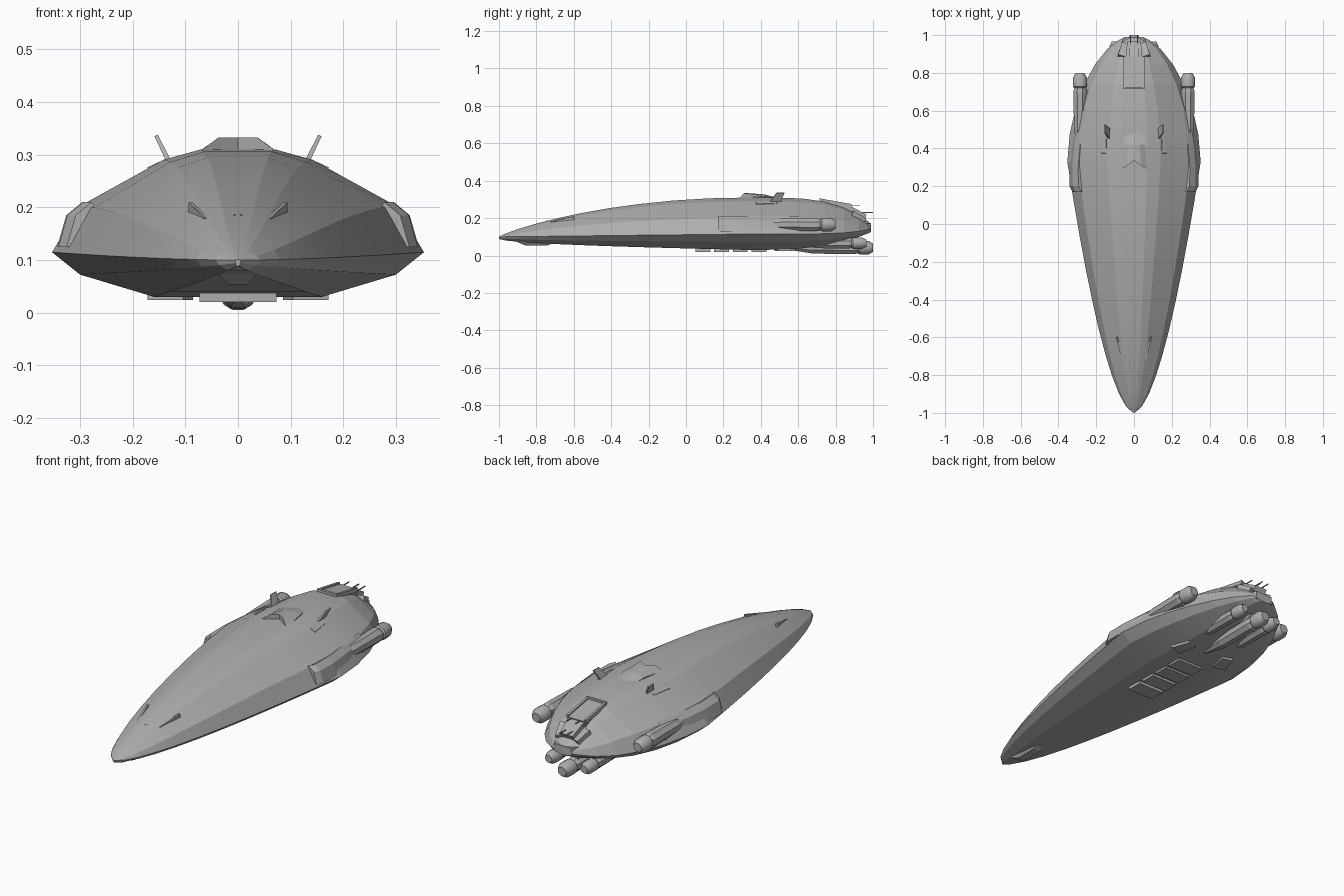
import bpy, bmesh
from math import cos, sin, pi, radians
from mathutils import Matrix, Vector

if "Cube" in bpy.data.objects:
    bpy.data.objects.remove(bpy.data.objects["Cube"], do_unlink=True)

grey = bpy.data.materials.new("hull grey")
grey.use_nodes = True
shade = (.42, .42, .42, 1)
grey.diffuse_color = shade
grey.node_tree.nodes["Principled BSDF"].inputs["Base Color"].default_value = shade


def finish(name, bm, mirror, smooth=None):
    """Turn a bmesh into a grey object, optionally mirrored and smoothed."""
    bmesh.ops.recalc_face_normals(bm, faces=bm.faces)
    mesh = bpy.data.meshes.new(name)
    bm.to_mesh(mesh)
    bm.free()
    mesh.materials.append(grey)
    part = bpy.data.objects.new(name, mesh)
    bpy.context.collection.objects.link(part)
    if mirror:
        part.modifiers.new("mirror", "MIRROR")
    if smooth:
        bpy.ops.object.select_all(action="DESELECT")
        part.select_set(True)
        bpy.context.view_layer.objects.active = part
        bpy.ops.object.shade_smooth_by_angle(angle=radians(smooth))


def loft(name, rings, mirror=False, smooth=None):
    """Skin a list of equal-length point rings and cap both ends."""
    bm = bmesh.new()
    rows = [[bm.verts.new(point) for point in ring] for ring in rings]
    for row, following in zip(rows, rows[1:]):
        for i in range(len(row)):
            bm.faces.new((row[i - 1], row[i], following[i], following[i - 1]))
    bm.faces.new(rows[0])
    bm.faces.new(rows[-1])
    finish(name, bm, mirror, smooth)


def block(name, at, size, top=1, tail=1, pitch=0, yaw=0, roll=0, rake=0, mirror=False):
    """Box whose top and rear can narrow, tilted in degrees and raked backwards."""
    bm = bmesh.new()
    bmesh.ops.create_cube(bm, size=1)
    turn = (Matrix.Rotation(radians(yaw), 3, "Z") @ Matrix.Rotation(radians(roll), 3, "Y")
            @ Matrix.Rotation(radians(pitch), 3, "X"))
    for vert in bm.verts:
        p = vert.co.copy()
        if p.z > 0:
            p.x *= top
            p.y = p.y * top + rake
        if p.y > 0:
            p.x *= tail
        vert.co = turn @ (p * Vector(size)) + Vector(at)
    finish(name, bm, mirror)


def tube(name, x, z, profile, sides=8, mirror=False, smooth=None):
    """Round body along y from (position, radius) pairs."""
    angles = [(i + .5) * 2 * pi / sides for i in range(sides)]
    loft(name, [[(x + r * cos(a), y, z + r * sin(a)) for a in angles] for y, r in profile],
         mirror, smooth)


# Main hull: one chined cross-section swept along curves for width and height
half = [(0, 1), (.2, 1), (.4, .9), (.55, .75), (.85, .45), (1, 0), (.85, -.5), (.45, -1), (0, -1)]
section = half + [(-u, v) for u, v in half[-2:0:-1]]
widest = .33


def hull_ring(y):
    if y < widest:
        t = (y + 1) / (widest + 1)
        width = t ** .58
        chine = .1 + .015 * t
        roof = .1 + .21 * (1 - (1 - t) ** 2) ** .85
        keel = .09 - .06 * t ** .5
    else:
        s = (y - widest) / (1 - widest)
        width = (1 - s ** 1.8) ** .55
        chine = .115 + .03 * s ** 6
        roof = .31 - .15 * s ** 4
        keel = .03 + .1 * s ** 3
    return [(u * width * .353, y, chine + v * (roof - chine if v > 0 else chine - keel))
            for u, v in section]


front_steps = [-.999 + (widest + 1) * (i / 10) ** 1.6 for i in range(10)]
rear_steps = [widest + (.99 - widest) * sin(i / 7 * pi / 2) for i in range(8)]
loft("main_hull", [hull_ring(y) for y in front_steps + rear_steps], smooth=7)


# Engines: tapered body, collar and blunt nozzle
def engine(name, x, z, radius, start, end, mirror=False):
    collar = end - .08
    body = [(0, .2), (.4, .9), (.95, 1), (1, .85)]
    nozzle = [(0, .8), (.1, 1), (.7, 1), (1, .6)]
    tube(name + "_body", x, z, [(start + (collar - start) * f, radius * r) for f, r in body],
         mirror=mirror)
    tube(name + "_nozzle", x, z, [(collar + (end - collar) * f, radius * r) for f, r in nozzle],
         sides=12, mirror=mirror, smooth=35)


engine("side_engine", x=.286, z=.165, radius=.038, start=.36, end=.8, mirror=True)
engine("lower_outer_engine", x=.1, z=.066, radius=.032, start=.58, end=.965, mirror=True)
engine("lower_centre_engine", x=0, z=.042, radius=.038, start=.52, end=1)

# Pylons carrying the engines
block("lower_pylon", at=(.1, .74, .08), size=(.04, .24, .05), mirror=True)
block("centre_pylon", at=(0, .75, .08), size=(.04, .3, .06))
block("side_pylon", at=(.25, .6, .16), size=(.08, .22, .04), mirror=True)


# Side intake scoops hugging the sloped wall
def scoop_ring(y, out):
    return [(.27, y, .2), (.29 + out, y, .21), (.32 + out, y, .185), (.337 + out, y, .125),
            (.29, y, .125)]


loft("side_intake", [scoop_ring(.17, -.012), scoop_ring(.2, .004), scoop_ring(.3, .006),
                     scoop_ring(.42, -.005), scoop_ring(.6, -.03)], mirror=True)


# Bridge: chevron-fronted raised housing sloping away to the rear
def bridge_ring(step):
    x, side = step * .037, abs(step)
    front = .335 - .025 * side
    return [(x, front, .295), (x, front, .305 if side == 2 else .333),
            (x * .8, .42, .327 - .005 * side), (x * .5, .52, .3)]


loft("bridge", [bridge_ring(step) for step in range(-2, 3)])

# Raked dorsal fins and shoulder fairings
block("dorsal_fin", at=(.14, .47, .305), size=(.01, .06, .07), top=.7, rake=.6, roll=26, mirror=True)
block("shoulder_fairing", at=(.15, .43, .268), size=(.045, .18, .03), top=.6, tail=.5, roll=25,
      yaw=4, mirror=True)

# Aft dorsal housing with rails, a crossbar, a step block, cheeks and antennas
block("aft_housing", at=(0, .8, .262), size=(.11, .17, .04), tail=.9, pitch=-10)
block("aft_rail", at=(.05, .8, .28), size=(.012, .17, .02), pitch=-10, mirror=True)
block("aft_crossbar", at=(0, .72, .295), size=(.11, .012, .02))
block("aft_step", at=(0, .91, .22), size=(.09, .1, .05), tail=.8, pitch=-28)
block("aft_cheek", at=(.06, .92, .205), size=(.035, .08, .03), tail=.8, pitch=-28, yaw=15,
      mirror=True)
tube("upper_antenna", .025, .266, [(.83, .004), (.93, .003)], sides=4, mirror=True)
tube("lower_antenna", .018, .23, [(.9, .004), (1, .003)], sides=4, mirror=True)
block("stern_rim", at=(0, .965, .15), size=(.16, .05, .04), tail=.6)

# Belly: row of hangar slabs, aft panels and chin sensor
for i in range(4):
    block(f"belly_slab_{i + 1}", at=(0, .09 + i / 10, .032), size=(.146, .08, .024))
block("belly_panel", at=(.125, .53, .035), size=(.07, .1, .022), tail=.8, yaw=15, mirror=True)
block("chin_sensor", at=(0, -.8, .064), size=(.04, .12, .02), top=1.8)

# Nose ridges and lip
block("nose_ridge", at=(.075, -.66, .185), size=(.008, .13, .02), pitch=13, yaw=-14, mirror=True)
block("nose_lip", at=(.03, -.73, .172), size=(.06, .015, .02), yaw=15, roll=9, mirror=True)
